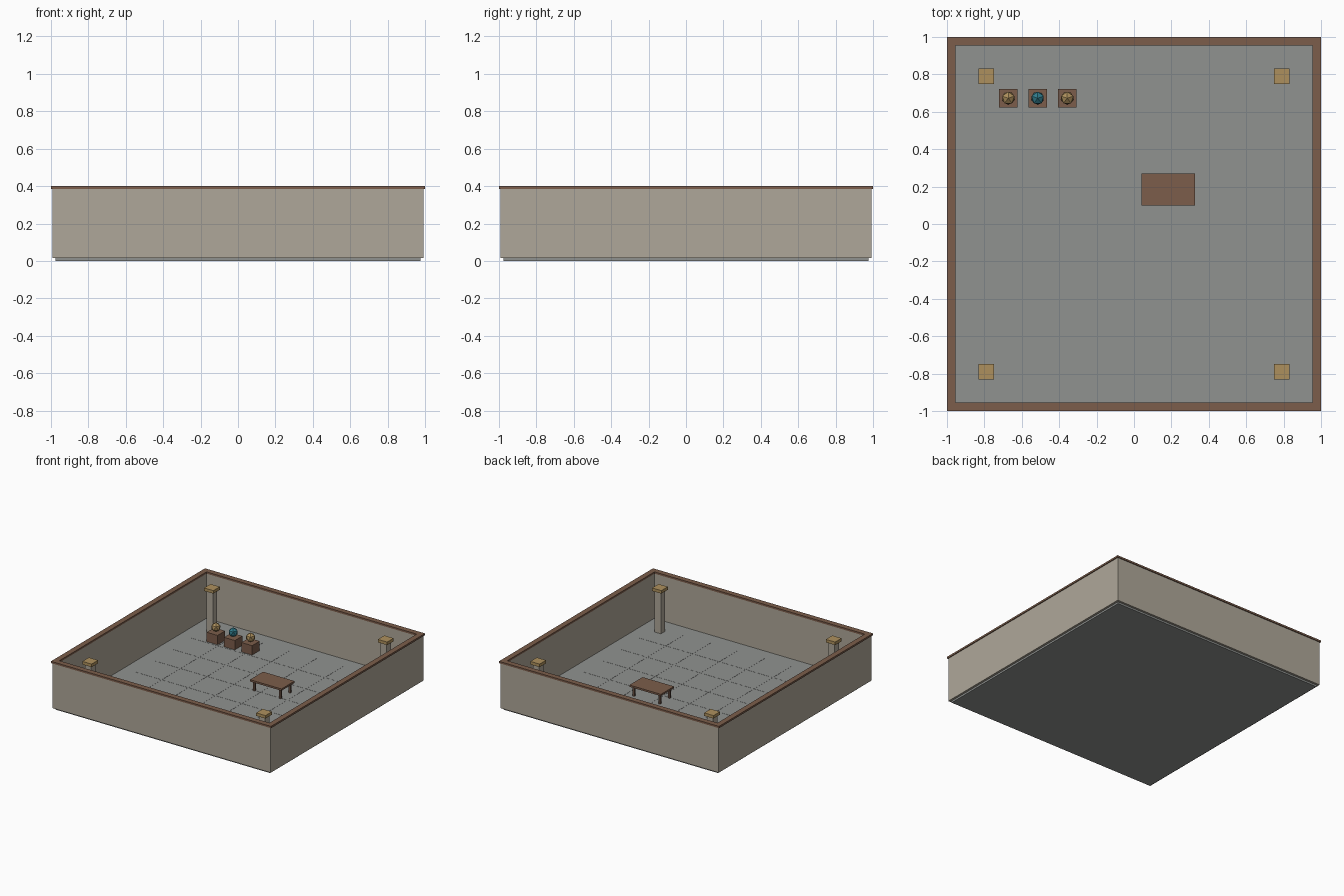
import bpy
import math

if "Cube" in bpy.data.objects:
    bpy.data.objects.remove(bpy.data.objects["Cube"])


def mat(name, rgb):
    m = bpy.data.materials.new(name)
    m.diffuse_color = (*rgb, 1)
    m.use_nodes = True
    m.node_tree.nodes["Principled BSDF"].inputs["Base Color"].default_value = m.diffuse_color
    return m


STONE = mat("floor_stone", (0.28, 0.29, 0.28))
PLASTER = mat("plaster", (0.43, 0.39, 0.32))
WOOD = mat("wood", (0.20, 0.11, 0.07))
DARK_WOOD = mat("dark_wood", (0.14, 0.08, 0.055))
GOLD = mat("gold", (0.42, 0.28, 0.11))
TEAL = mat("teal", (0.03, 0.20, 0.26))


def box(name, x, y, z, material):
    """Box from (min, max) ranges on each axis."""
    c = [(a + b) / 2 for a, b in (x, y, z)]
    bpy.ops.mesh.primitive_cube_add(size=1, location=c)
    o = bpy.context.object
    o.name = name
    o.scale = [b - a for a, b in (x, y, z)]
    bpy.ops.object.transform_apply(location=False, rotation=False, scale=True)
    o.data.materials.append(material)
    return o


def post(name, cx, cy, w, z0, z1, material):
    h = w / 2
    return box(name, (cx - h, cx + h), (cy - h, cy + h), (z0, z1), material)


FLOOR = 0.015

# floor slab with a 7 x 7 field of thin paving tiles
box("floor_slab", (-0.975, 0.975), (-0.975, 0.975), (0, FLOOR), STONE)
step = 0.243
tile = post("floor_tiles", -3 * step, -3 * step, step - 0.005, FLOOR - 0.004, FLOOR + 0.001, STONE)
for axis in range(2):
    arr = tile.modifiers.new("repeat", "ARRAY")
    arr.count = 7
    arr.use_relative_offset = False
    arr.use_constant_offset = True
    arr.constant_offset_displace = (step, 0, 0) if axis == 0 else (0, step, 0)


# square rings: walls and the wooden trim on top
def ring(name, inner, outer, z0, z1, material):
    for side, s in (("front", -1), ("back", 1)):
        box(f"{side}_{name}", (-outer, outer), sorted((s * inner, s * outer)), (z0, z1), material)
    for side, s in (("left", -1), ("right", 1)):
        box(f"{side}_{name}", sorted((s * inner, s * outer)), (-inner, inner), (z0, z1), material)


ring("wall", 0.96, 0.993, FLOOR, 0.385, PLASTER)
ring("wall_trim", 0.955, 1.0, 0.385, 0.40, WOOD)

# corner pillars with caps
for sx in (-1, 1):
    for sy in (-1, 1):
        post("pillar_shaft", sx * 0.79, sy * 0.79, 0.056, FLOOR, 0.355, PLASTER)
        post("pillar_cap", sx * 0.79, sy * 0.79, 0.084, 0.355, 0.38, GOLD)

# pedestals carrying faceted gems
for x, colour in ((-0.672, GOLD), (-0.515, TEAL), (-0.357, GOLD)):
    post("pedestal", x, 0.673, 0.098, FLOOR, 0.093, WOOD)
    bpy.ops.mesh.primitive_ico_sphere_add(subdivisions=1, radius=0.038, location=(x, 0.673, 0.13),
                                          rotation=(0, 0, math.pi / 2))
    gem = bpy.context.object
    gem.name = "gem"
    gem.data.materials.append(colour)

# table
tx, ty = 0.182, 0.185
box("table_top", (tx - 0.143, tx + 0.143), (ty - 0.085, ty + 0.085), (0.092, 0.107), WOOD)
for sx in (-1, 1):
    for sy in (-1, 1):
        post("table_leg", tx + sx * 0.118, ty + sy * 0.062, 0.018, FLOOR, 0.092, DARK_WOOD)
